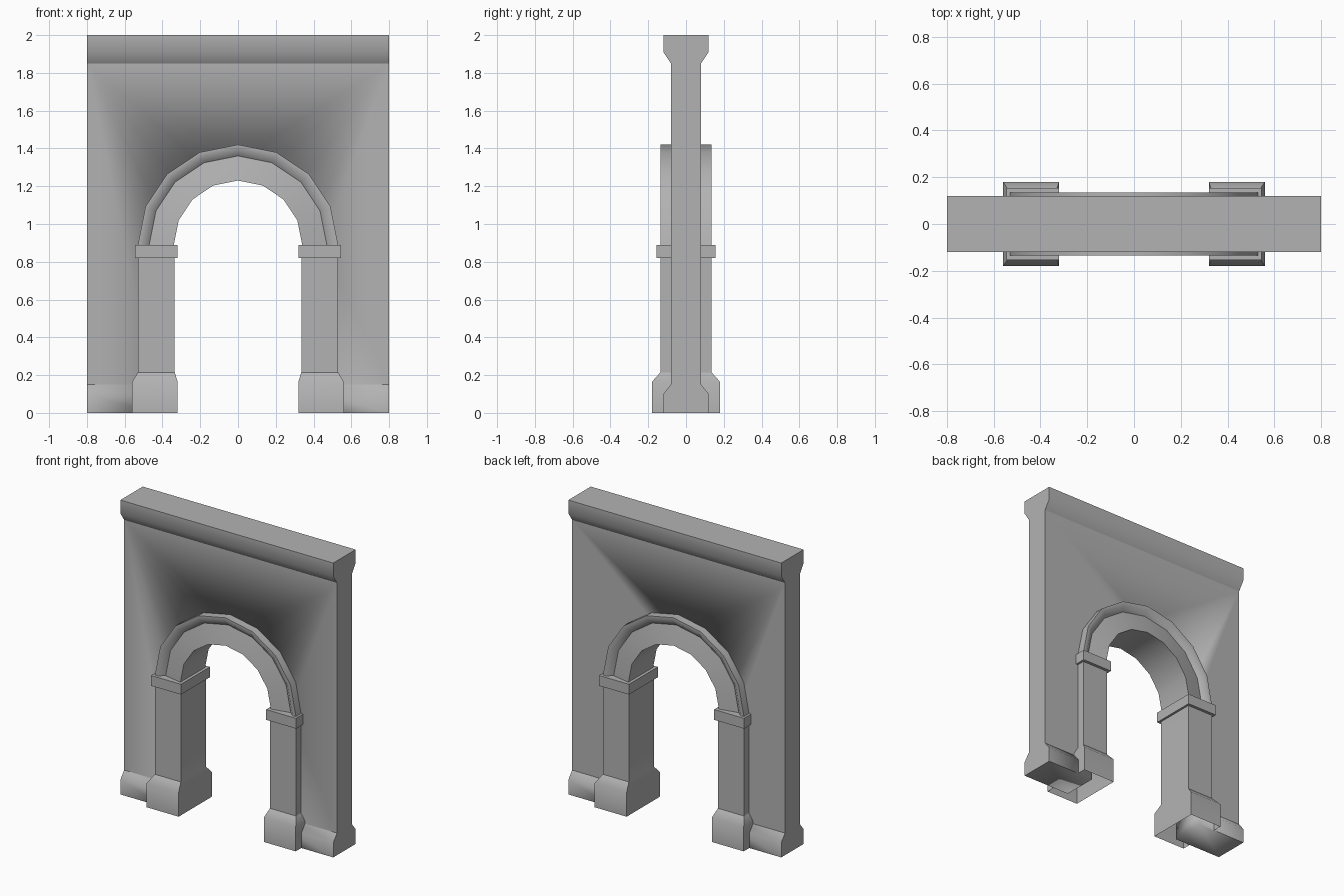
import bpy, bmesh, math

cube = bpy.data.objects.get("Cube")
if cube:
    bpy.data.objects.remove(cube, do_unlink=True)

stone = bpy.data.materials.new("grey_stone")
stone.use_nodes = True
GREY = (0.45, 0.45, 0.45, 1)
stone.diffuse_color = GREY
stone.node_tree.nodes["Principled BSDF"].inputs["Base Color"].default_value = GREY


def finish(name, bm):
    """Soften gentle convex edges, keep corners and concave creases sharp."""
    bmesh.ops.recalc_face_normals(bm, faces=bm.faces)
    for f in bm.faces:
        f.smooth = True
    for e in bm.edges:
        if len(e.link_faces) == 2:
            a = math.degrees(e.calc_face_angle(0))
            e.smooth = a < 50 and (e.is_convex or a < 27)
    me = bpy.data.meshes.new(name)
    bm.to_mesh(me)
    bm.free()
    me.materials.append(stone)
    ob = bpy.data.objects.new(name, me)
    bpy.context.collection.objects.link(ob)
    return ob


def loft(name, rings, closed=False, cap_start=True, cap_end=True):
    """Bridge rings of points with quads."""
    bm = bmesh.new()
    vs = [[bm.verts.new(p) for p in ring] for ring in rings]
    n = len(vs[0])
    pairs = list(zip(vs, vs[1:] + vs[:1])) if closed else list(zip(vs, vs[1:]))
    for a, b in pairs:
        for i in range(n):
            j = (i + 1) % n
            bm.faces.new((a[i], a[j], b[j], b[i]))
    if cap_start and not closed:
        bm.faces.new(vs[0])
    if cap_end and not closed:
        bm.faces.new(vs[-1])
    return finish(name, bm)


def arc(r, steps=8):
    return [(r * math.cos(math.pi * i / steps), SPRING + r * math.sin(math.pi * i / steps))
            for i in range(steps + 1)]


SPRING, HALF, HOLE = 0.89, 0.8, 0.445

# wall: moulded section, opened by an arched cutter
side = [(0.12, 0), (0.12, 0.1), (0.08, 0.15), (0.08, 1.85), (0.12, 1.91), (0.12, 2)]
section = side + [(-y, z) for y, z in reversed(side)]
wall = loft("wall", [[(x, y, z) for y, z in section] for x in (-HALF, HALF)])
outline = [(HOLE, -0.2)] + arc(HOLE) + [(-HOLE, -0.2)]
cutter = loft("opening_cutter", [[(x, y, z) for x, z in outline] for y in (-0.3, 0.3)])
mod = wall.modifiers.new("opening", "BOOLEAN")
mod.operation = "DIFFERENCE"
mod.solver = "EXACT"
mod.object = cutter
cutter.hide_render = True
cutter.hide_viewport = True
cutter.hide_set(True)

# moulded arch wrapping both faces and the underside
half = [(0.53, 0.135), (0.505, 0.135), (0.47, 0.105), (0.395, 0.122), (0.34, 0.133)]
profile = half + [(r, -y) for r, y in reversed(half)]
rings = []
for i in range(9):
    a = math.pi * i / 8
    rings.append([(r * math.cos(a), y, SPRING + r * math.sin(a)) for r, y in profile])
loft("arch_moulding", rings)


def rect(x0, x1, y, z, s):
    return [(s * x0, -y, z), (s * x1, -y, z), (s * x1, y, z), (s * x0, y, z)]


# piers with hollow-bottomed plinths, and capitals
for s, label in ((1, "left"), (-1, "right")):
    loft(label + "_pier", [rect(0.32, 0.56, 0.18, 0, s), rect(0.32, 0.56, 0.18, 0.165, s),
                           rect(0.335, 0.53, 0.135, 0.215, s), rect(0.335, 0.53, 0.135, 0.83, s)],
         cap_start=False)
    loft(label + "_capital", [rect(0.32, 0.545, 0.155, z, s) for z in (0.82, SPRING)])
